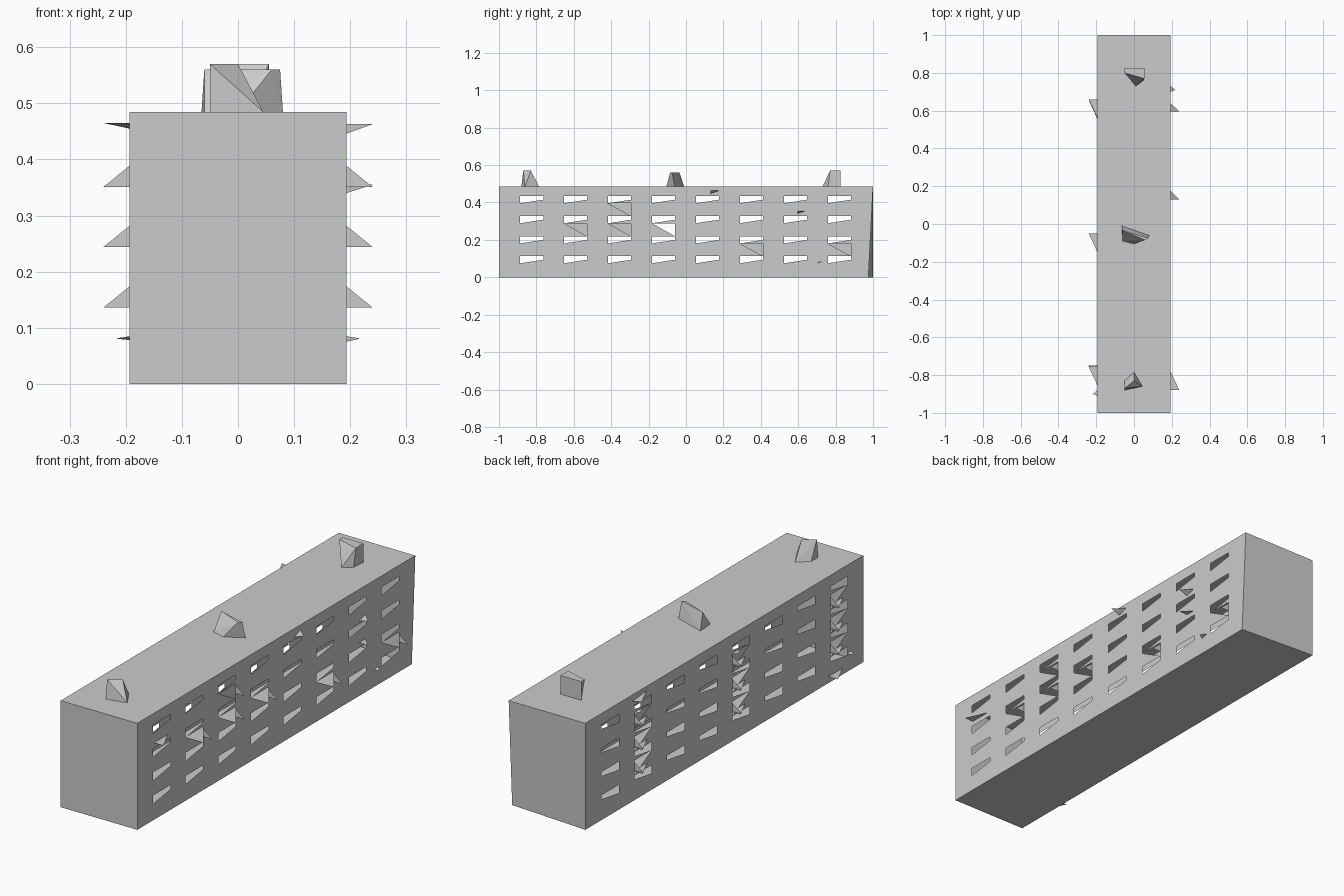
import bpy, bmesh
from mathutils import Vector

cube = bpy.data.objects.get("Cube")
if cube:
    bpy.data.objects.remove(cube, do_unlink=True)

concrete = bpy.data.materials.new("grey concrete")
concrete.use_nodes = True
grey = (0.6, 0.6, 0.6, 1)
concrete.diffuse_color = grey
concrete.node_tree.nodes["Principled BSDF"].inputs["Base Color"].default_value = grey

X, Y, H = 0.193, 1.0, 0.485
COLUMNS = [-0.825 + 0.235 * i for i in range(8)]
ROWS = [0.094, 0.2, 0.308, 0.415]
WIN_W, WIN_H = 0.062, 0.019


def make_object(name, bm):
    bmesh.ops.remove_doubles(bm, verts=bm.verts, dist=0.0001)
    mesh = bpy.data.meshes.new(name)
    bm.to_mesh(mesh)
    bm.free()
    mesh.materials.append(concrete)
    obj = bpy.data.objects.new(name, mesh)
    bpy.context.collection.objects.link(obj)
    return obj


def face(bm, points):
    return bm.faces.new([bm.verts.new(p) for p in points])


# Long side walls: a grid of panels with open, half-shuttered windows
def side_wall(name, side, doors):
    bm = bmesh.new()
    ys = [-Y] + [c + s * WIN_W for c in COLUMNS for s in (-1, 1)] + [Y]
    zs = [0] + [r + s * WIN_H for r in ROWS for s in (-1, 1)] + [H]
    x = side * X
    for i in range(len(ys) - 1):
        for j in range(len(zs) - 1):
            y0, y1, z0, z1 = ys[i], ys[i + 1], zs[j], zs[j + 1]
            corners = [(x, y0, z0), (x, y1, z0), (x, y1, z1), (x, y0, z1)]
            if i % 2 and j % 2:
                # corner wedge left in each opening
                corners = [(x, y0, z0), (x, y1, z0), (x, y1, (z0 + z1) / 2)]
            elif i % 2 and (i // 2, j // 2) in doors and j:
                # slanted opening below a balcony window
                corners = [corners[0], corners[1], corners[3]]
            if side < 0:
                corners.reverse()
            face(bm, corners)
    if side > 0:
        # slightly leaning rear corner
        for v in bm.verts:
            if v.co.y > Y - 0.001 and v.co.z < H:
                v.co.y -= 0.025 * (1 - v.co.z / H)
    make_object(name, bm)


RIGHT_DOORS = {(1, 2), (2, 3), (2, 2), (3, 2), (5, 1), (7, 1)}
LEFT_DOORS = {(c, r) for c in (0, 3, 6) for r in (1, 2, 3)}
side_wall("east_wall", 1, RIGHT_DOORS)
side_wall("west_wall", -1, LEFT_DOORS)

# Roof, base and end walls
bm = bmesh.new()
a, b, c, d = (-X, -Y, 0), (X, -Y, 0), (X, Y - 0.025, 0), (-X, Y, 0)
e, f, g, h = [(p[0], -Y if p[1] < 0 else Y, H) for p in (a, b, c, d)]
for name, quad in (("base", (d, c, b, a)), ("roof", (e, f, g, h)),
                   ("front_wall", (a, b, f, e)), ("back_wall", (c, d, h, g))):
    bm = bmesh.new()
    face(bm, quad)
    make_object(name, bm)


# Balcony remnants: upright side fins and triangular floor slabs
def fin(bm, side, y, z, rise=0.038, reach=0.047):
    x = side * X
    face(bm, [(x, y, z), (x + side * reach, y, z), (x, y, z + rise)])


def slab(bm, side, y_wall, y_tip, z, drop=0.0):
    x = side * X
    face(bm, [(x, y_wall, z), (x, y_tip, z - drop),
              (side * 0.24, y_tip, z)])


bm = bmesh.new()
for col, row in sorted(RIGHT_DOORS):
    fin(bm, 1, COLUMNS[col] + WIN_W, ROWS[row] - 0.064)
slab(bm, 1, -0.78, -0.88, 0.35)
slab(bm, 1, 0.175, 0.13, 0.463, 0.017)
slab(bm, 1, 0.64, 0.595, 0.355, 0.015)
slab(bm, 1, 0.64, 0.595, 0.243)
face(bm, [(X, 0.73, 0.085), (X, 0.70, 0.075), (0.218, 0.71, 0.081)])
make_object("east_balconies", bm)

bm = bmesh.new()
for col, row in sorted(LEFT_DOORS):
    y, z = COLUMNS[col], ROWS[row] - 0.064
    fin(bm, -1, y + WIN_W, z)
    slab(bm, -1, y - 0.03, y + 0.07, z)
slab(bm, -1, 0.56, 0.66, 0.465, 0.01)
slab(bm, -1, -0.85, -0.75, 0.029)
face(bm, [(-X, -0.91, 0.085), (-X, -0.88, 0.078), (-0.218, -0.9, 0.081)])
make_object("west_balconies", bm)


# Faceted roof vents
def vent(name, base, top, height):
    bm = bmesh.new()
    for pts, z in ((base, H), (top, height)):
        for x, y in pts:
            bm.verts.new(Vector((x, y, z)))
    bmesh.ops.convex_hull(bm, input=bm.verts)
    make_object(name, bm)


vent("front_vent", [(-0.05, -0.88), (0.045, -0.86), (0, -0.785), (-0.05, -0.83)],
     [(-0.05, -0.87), (0, -0.83)], 0.57)
vent("middle_vent", [(-0.065, -0.01), (0.08, -0.06), (0, -0.105), (-0.06, -0.09)],
     [(-0.06, -0.035), (0.075, -0.075), (0.06, -0.085)], 0.56)
vent("rear_vent", [(-0.05, 0.825), (0.055, 0.825), (0.05, 0.76), (0.01, 0.73)],
     [(-0.05, 0.825), (0.055, 0.825), (0.055, 0.77), (-0.05, 0.8)], 0.57)
